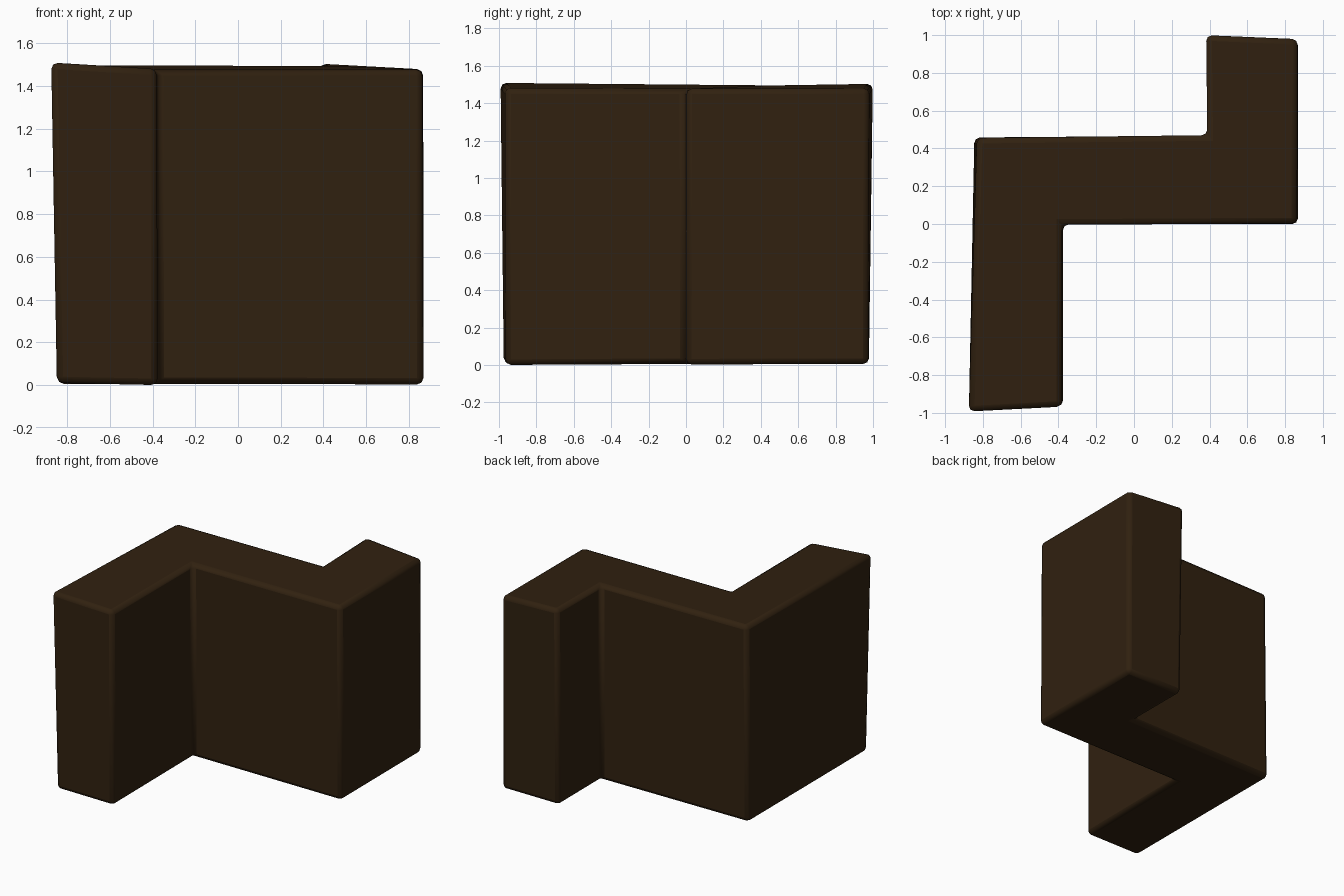
import bpy
import bmesh

if "Cube" in bpy.data.objects:
    bpy.data.objects.remove(bpy.data.objects["Cube"])

# Z-shaped plan, counter-clockwise: slightly uneven (x, y, z) corners
TOP = [(-0.875, -0.993, 1.51), (-0.38, -0.967, 1.48), (-0.38, -0.004, 1.478),
       (0.863, 0.003, 1.478), (0.867, 0.979, 1.478), (0.382, 1.0, 1.505),
       (0.388, 0.47, 1.495), (-0.832, 0.456, 1.495)]
BOTTOM = [(-0.848, -0.975, 0.01), (-0.376, -0.965, 0.0), (-0.376, -0.002, 0.006),
          (0.868, 0.0, 0.003), (0.868, 0.975, 0.006), (0.388, 0.978, 0.006),
          (0.39, 0.468, 0.006), (-0.846, 0.458, 0.006)]

# Wall block
bm = bmesh.new()
top = [bm.verts.new(p) for p in TOP]
bottom = [bm.verts.new(p) for p in BOTTOM]
bm.faces.new(top)
bm.faces.new(bottom[::-1])
for i in range(len(top)):
    j = (i + 1) % len(top)
    bm.faces.new((bottom[i], bottom[j], top[j], top[i]))
bmesh.ops.recalc_face_normals(bm, faces=bm.faces)
mesh = bpy.data.meshes.new("zigzag_block")
bm.to_mesh(mesh)
bm.free()
block = bpy.data.objects.new("zigzag_block", mesh)
bpy.context.collection.objects.link(block)

# Dark brown finish
brown = bpy.data.materials.new("dark_brown")
brown.diffuse_color = (0.03, 0.015, 0.005, 1)
brown.use_nodes = True
brown.node_tree.nodes["Principled BSDF"].inputs["Base Color"].default_value = brown.diffuse_color
mesh.materials.append(brown)

# Softened edges
bevel = block.modifiers.new("soft_edges", 'BEVEL')
bevel.width = 0.03
bevel.segments = 2
bevel.limit_method = 'ANGLE'

bpy.context.view_layer.objects.active = block
block.select_set(True)
bpy.ops.object.shade_smooth_by_angle()
